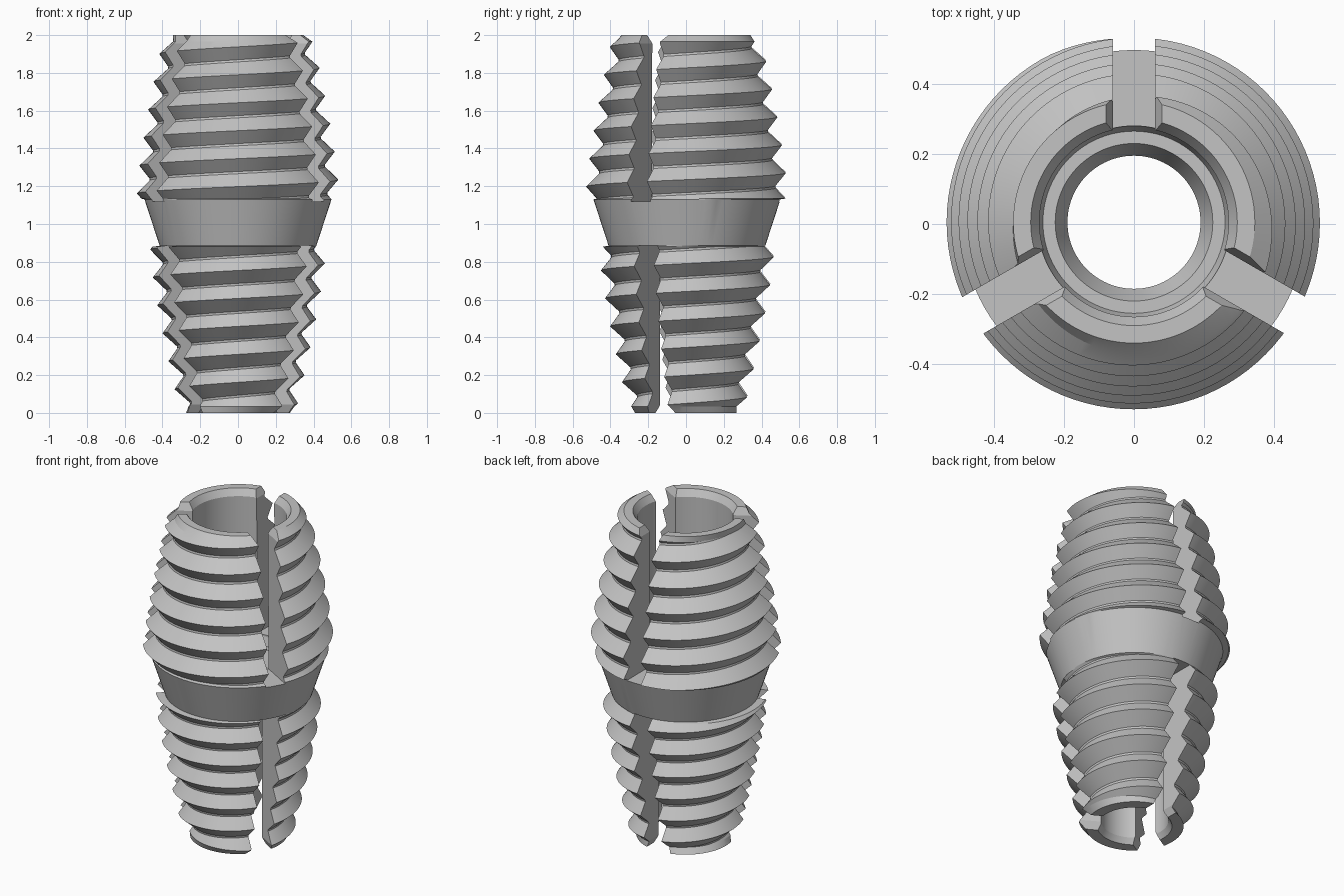
import bpy, bmesh
from math import pi, sin, cos, radians

cube = bpy.data.objects.get("Cube")
if cube:
    bpy.data.objects.remove(cube, do_unlink=True)

STEPS = 96            # divisions around the axis
PITCH, DEPTH, PHASE = 0.148, 0.062, 1.235
AXIS_Y = 0.005
EDGES = (0, 0.46, 0.54)   # sharp crest and narrow root within one pitch

grey = bpy.data.materials.new("plain_grey")
grey.use_nodes = True
colour = (0.55, 0.55, 0.55, 1)
grey.diffuse_color = colour
grey.node_tree.nodes["Principled BSDF"].inputs["Base Color"].default_value = colour


def upper_crest(z):
    return 0.535 - 0.14 * max(0, (z - 1.18) / 0.82) ** 1.3


def lower_crest(z):
    return 0.465 - 0.16 * max(0, (0.85 - z) / 0.85) ** 1.3


def thread(turn, low, high, crest):
    """Radius and height pairs up one side of a helical thread."""
    points = []
    for n in range(-10, 8):
        for edge in EDGES:
            z = min(max(PHASE + PITCH * (turn + n + edge), low), high)
            f = abs(((z - PHASE) / PITCH - turn + 0.5) % 1 - 0.5)
            points.append((crest(z) - DEPTH * min(f / 0.46, 1), z))
    return points


# Stepped bore, from the top rim down to the bottom rim
bore = [(0.345, 2), (0.295, 2), (0.27, 1.96), (0.275, 1.11), (0.26, 1.06),
        (0.225, 1.06), (0.19, 0.98), (0.19, 0.035), (0.21, 0), (0.275, 0)]


def column(turn):
    return (thread(turn, 0.035, 0.88, lower_crest)
            + [(0.415, 0.885), (0.495, 1.13)]       # tapered collar
            + thread(turn, 1.135, 1.965, upper_crest)
            + bore)


def finish(bm, name):
    bmesh.ops.recalc_face_normals(bm, faces=bm.faces)
    mesh = bpy.data.meshes.new(name)
    bm.to_mesh(mesh)
    bm.free()
    obj = bpy.data.objects.new(name, mesh)
    bpy.context.collection.objects.link(obj)
    return obj


# Threaded sleeve: closed profile swept round the axis
bm = bmesh.new()
rings = []
for i in range(STEPS + 1):
    turn = i / STEPS
    a = 2 * pi * turn
    rings.append([bm.verts.new((r * cos(a), r * sin(a), z)) for r, z in column(turn)])
for a, b in zip(rings, rings[1:]):
    for k in range(len(a)):
        bm.faces.new((a[k - 1], b[k - 1], b[k], a[k]))
bmesh.ops.remove_doubles(bm, verts=bm.verts, dist=0.00005)
sleeve = finish(bm, "threaded_sleeve")
sleeve.data.materials.append(grey)


# Slots: three from each end, flared at the rims
def slot_cutter(name, floor, neck, rim, angle):
    end = rim + (rim - neck)
    half = [(0.06, floor), (0.06, neck), (0.10, end)]
    outline = half + [(-x, z) for x, z in reversed(half)]
    bm = bmesh.new()
    near, far = [[bm.verts.new((x * cos(angle) - y * sin(angle),
                                x * sin(angle) + y * cos(angle), z))
                  for x, z in outline] for y in (0.17, 0.8)]
    bm.faces.new(near)
    bm.faces.new(far)
    for k in range(len(outline)):
        bm.faces.new((near[k - 1], near[k], far[k], far[k - 1]))
    cutter = finish(bm, name)
    cutter.hide_render = True
    return cutter


bpy.context.view_layer.objects.active = sleeve
for k in range(3):
    for name, floor, neck, rim in (("upper_slot", 1.12, 1.955, 2),
                                   ("lower_slot", 0.885, 0.045, 0)):
        cutter = slot_cutter(name, floor, neck, rim, radians(120 * k))
        mod = sleeve.modifiers.new(name, "BOOLEAN")
        mod.operation = "DIFFERENCE"
        mod.solver = "EXACT"
        mod.object = cutter
        bpy.ops.object.modifier_apply(modifier=mod.name)
        bpy.data.objects.remove(cutter, do_unlink=True)

# Smooth shading with crisp thread and collar edges
sleeve.location.y = AXIS_Y
bpy.ops.object.select_all(action="DESELECT")
sleeve.select_set(True)
bpy.ops.object.shade_smooth_by_angle(angle=radians(12))
